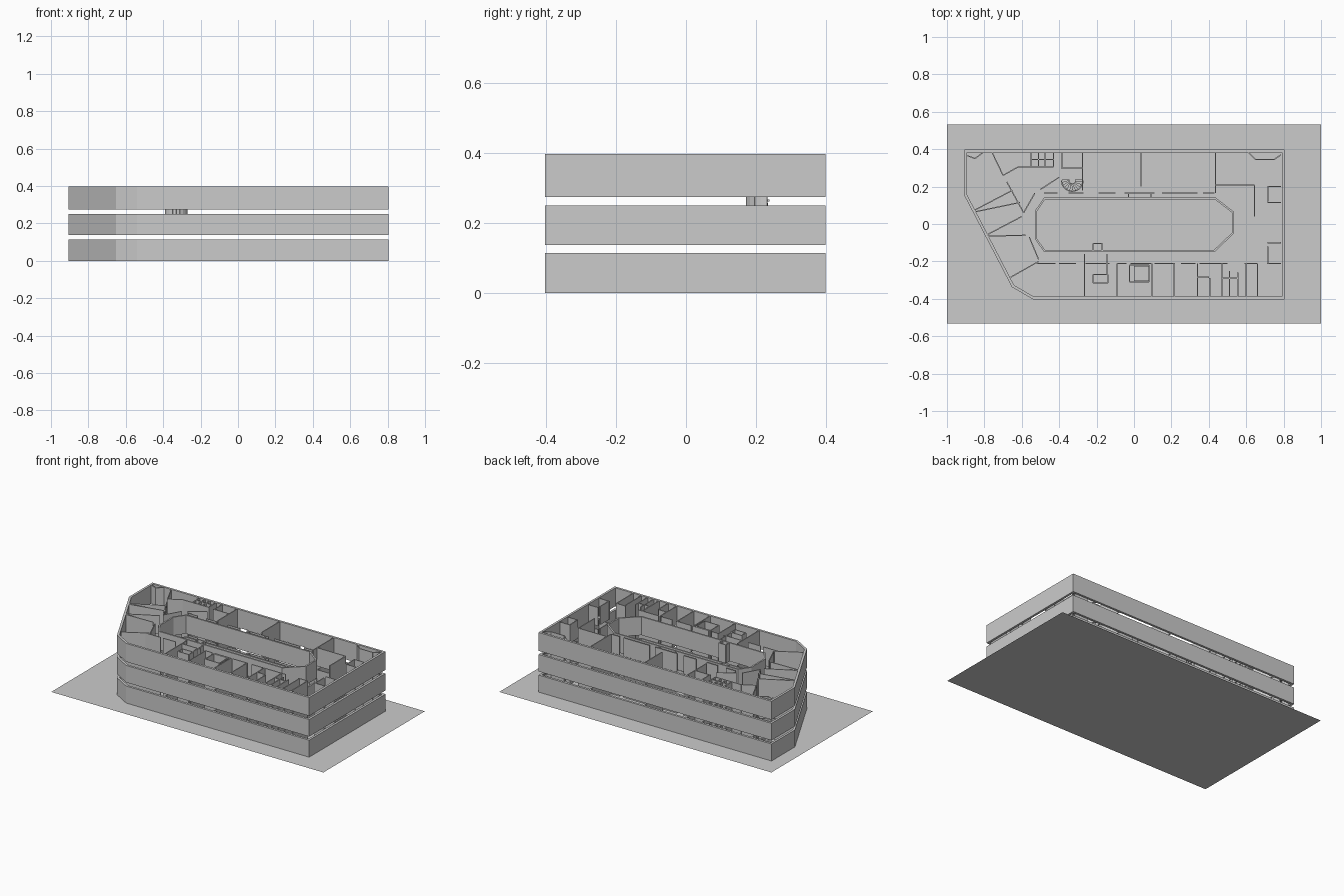
import bpy, bmesh, math
from mathutils import Vector, Matrix

if "Cube" in bpy.data.objects:
    bpy.data.objects.remove(bpy.data.objects["Cube"])

STOREYS = [("ground", 0.0, 0.113), ("middle", 0.137, 0.25), ("upper", 0.274, 0.396)]


def finish(bm, name):
    me = bpy.data.meshes.new(name)
    bm.to_mesh(me)
    bm.free()
    ob = bpy.data.objects.new(name, me)
    bpy.context.collection.objects.link(ob)
    return ob


def inset(pts, d):
    # mitred inward offset of a counter-clockwise polygon
    out = []
    for i, p in enumerate(pts):
        p = Vector(p)
        a = (p - Vector(pts[i - 1])).normalized()
        b = (Vector(pts[(i + 1) % len(pts)]) - p).normalized()
        na, nb = Vector((-a.y, a.x)), Vector((-b.y, b.x))
        m = (na + nb).normalized()
        out.append(p + m * (d / m.dot(na)))
    return out


def ring_wall(name, pts, thick, z0, z1):
    bm = bmesh.new()
    outer, inner = [Vector(p) for p in pts], inset(pts, thick)
    loops = [[bm.verts.new((p.x, p.y, z)) for p in ps]
             for ps, z in ((outer, z0), (outer, z1), (inner, z1), (inner, z0))]
    n = len(pts)
    for k in range(4):
        a, b = loops[k], loops[(k + 1) % 4]
        for i in range(n):
            j = (i + 1) % n
            bm.faces.new((a[i], a[j], b[j], b[i]))
    return finish(bm, name)


def add_box(bm, x0, x1, y0, y1, z0, z1):
    m = Matrix.Translation(((x0 + x1) / 2, (y0 + y1) / 2, (z0 + z1) / 2))
    bmesh.ops.create_cube(bm, size=1, matrix=m @ Matrix.Diagonal((x1 - x0, y1 - y0, z1 - z0, 1)))


def add_wall(bm, p, q, z0, z1, t=0.006):
    p, q = Vector(p), Vector(q)
    d, c = q - p, (p + q) / 2
    m = (Matrix.Translation((c.x, c.y, (z0 + z1) / 2))
         @ Matrix.Rotation(math.atan2(d.y, d.x), 4, 'Z')
         @ Matrix.Diagonal((d.length, t, z1 - z0, 1)))
    bmesh.ops.create_cube(bm, size=1, matrix=m)


def partitions(name, paths, z0, z1):
    bm = bmesh.new()
    for path in paths:
        for p, q in zip(path, path[1:]):
            add_wall(bm, p, q, z0, z1)
    return finish(bm, name)


def spans(y, pairs):
    return [[(a, y), (b, y)] for a, b in pairs]


def room(x0, x1, y0, y1):
    return [(x0, y0), (x1, y0), (x1, y1), (x0, y1), (x0, y0)]


# Building outline and courtyard core, counter-clockwise
OUTLINE = [(-0.907, 0.398), (-0.907, 0.152), (-0.653, -0.337), (-0.54, -0.403),
           (0.805, -0.403), (0.805, 0.398)]
CORE = [(-0.53, 0.07), (-0.53, -0.08), (-0.48, -0.15), (0.43, -0.15),
        (0.535, -0.05), (0.535, 0.065), (0.435, 0.142), (-0.48, 0.142)]

# Front wing: corridor wall with door gaps, then cross walls
FRONT = spans(-0.212, [(-0.53, -0.42), (-0.40, -0.31), (-0.26, -0.13), (-0.09, -0.04),
                       (-0.02, 0.09), (0.11, 0.22), (0.25, 0.33), (0.35, 0.50),
                       (0.59, 0.66), (0.71, 0.785)])
FRONT += [[(x, y), (x, -0.395)] for x, y in
          [(-0.265, -0.16), (-0.09, -0.21), (0.095, -0.21), (0.215, -0.21),
           (0.34, -0.21), (0.405, -0.29), (0.47, -0.21), (0.51, -0.25),
           (0.555, -0.26), (0.60, -0.21), (0.66, -0.21)]]
FRONT += [room(-0.22, -0.14, -0.315, -0.27), room(-0.025, 0.08, -0.31, -0.22),
          [(-0.145, -0.16), (-0.145, -0.27)], [(0.34, -0.285), (0.40, -0.285)],
          [(0.47, -0.29), (0.55, -0.29)], [(-0.22, -0.145), (-0.22, -0.105), (-0.17, -0.105), (-0.17, -0.145)]]

# Back wing
BACK = spans(0.165, [(-0.48, -0.41), (-0.35, -0.27), (-0.19, -0.10), (-0.05, 0.11),
                     (0.15, 0.34), (0.37, 0.43)])
BACK += [[(x, 0.385), (x, y)] for x, y in
         [(-0.55, 0.305), (-0.51, 0.305), (-0.475, 0.305), (-0.43, 0.305),
          (-0.385, 0.30), (-0.275, 0.18), (0.037, 0.20), (0.435, 0.165)]]
BACK += [[(-0.39, 0.30), (-0.275, 0.30)], [(-0.55, 0.345), (-0.43, 0.345)],
         [(-0.50, 0.185), (-0.40, 0.25)], [(-0.03, 0.165), (-0.03, 0.145)],
         [(0.09, 0.165), (0.09, 0.145)]]

# Slanted left wing
LEFT = [[(-0.89, 0.365), (-0.85, 0.35), (-0.81, 0.38)],
        [(-0.76, 0.385), (-0.70, 0.26), (-0.62, 0.305), (-0.43, 0.305)],
        [(-0.68, 0.225), (-0.59, 0.06)], [(-0.86, 0.07), (-0.65, 0.18)],
        [(-0.85, 0.065), (-0.61, 0.115)], [(-0.79, -0.06), (-0.60, 0.04)],
        [(-0.79, -0.065), (-0.58, -0.06)], [(-0.66, -0.285), (-0.51, -0.20)],
        [(-0.56, -0.07), (-0.51, -0.19)], [(-0.59, 0.06), (-0.53, 0.165)]]

# Right wing
RIGHT = [[(0.435, 0.208), (0.645, 0.208), (0.645, 0.04)],
         [(0.61, 0.385), (0.65, 0.345), (0.75, 0.345), (0.785, 0.37)],
         [(0.785, 0.20), (0.715, 0.20), (0.715, 0.12)],
         [(0.715, 0.115), (0.785, 0.115)], [(0.715, -0.10), (0.785, -0.10)],
         [(0.715, -0.12), (0.715, -0.215)]]

# Site plate
bm = bmesh.new()
bmesh.ops.create_grid(bm, x_segments=1, y_segments=1, size=1,
                      matrix=Matrix.Diagonal((1, 0.532, 1, 1)))
finish(bm, "site_plate")

# Three open storeys stacked with gaps
for label, z0, z1 in STOREYS:
    ring_wall(label + "_outer_wall", OUTLINE, 0.015, z0, z1)
    ring_wall(label + "_courtyard_wall", CORE, 0.01, z0, z1)
    for wing, paths in (("front", FRONT), ("back", BACK), ("left", LEFT), ("right", RIGHT)):
        partitions(f"{label}_{wing}_partitions", paths, z0, z1)

# Flat pads: right-hand landing and a small ceiling panel
for name, box in (("landing_pad", (0.712, 0.783, -0.10, 0.115, 0, 0.004)),
                  ("ceiling_panel", (0.0, 0.08, -0.305, -0.225, 0.11, 0.114))):
    bm = bmesh.new()
    add_box(bm, *box)
    finish(bm, name)

# Curved stair: half-round wall open to the back, with winding treads
cx, cy, r = -0.33, 0.232, 0.058
arc = [(cx + r * math.cos(a), cy + r * math.sin(a))
       for a in (math.pi * (1 + i / 10) for i in range(11))]
partitions("stair_wall", [arc], 0.137, 0.30)
bm = bmesh.new()
for i in range(12):
    a = math.pi * (1 + i / 11)
    z = 0.145 + 0.0105 * i
    add_wall(bm, (cx + 0.015 * math.cos(a), cy + 0.015 * math.sin(a)),
             (cx + 0.054 * math.cos(a), cy + 0.054 * math.sin(a)), z, z + 0.006, 0.014)
finish(bm, "stair_treads")
